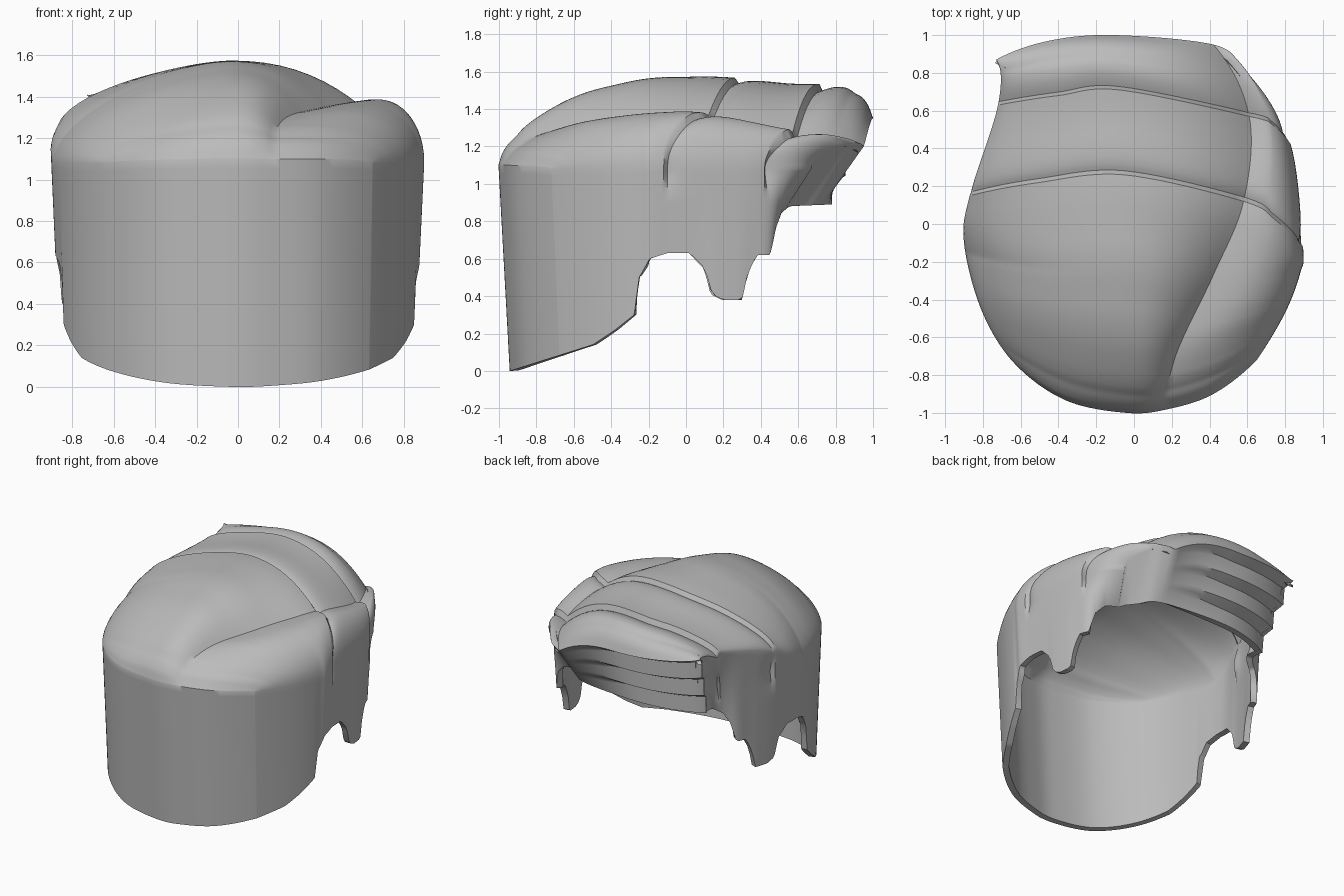
import bpy, bmesh, math
from mathutils import Vector

cube = bpy.data.objects.get("Cube")
if cube:
    bpy.data.objects.remove(cube, do_unlink=True)


def table(points, v):
    """Piecewise linear lookup."""
    if v <= points[0][0]:
        return points[0][1]
    for (a, p), (b, q) in zip(points, points[1:]):
        if v <= b:
            return p + (q - p) * (v - a) / (b - a)
    return points[-1][1]


def soft_table(points, v):
    """Lookup with rounded corners, exact at both ends."""
    reach = max(min(.1, v - points[0][0], points[-1][0] - v), 0)
    return sum(table(points, v + reach * k / 4) for k in range(-4, 5)) / 9


def smooth(a, b, v):
    t = min(max((v - a) / (b - a), 0), 1)
    return t * t * (3 - 2 * t)


def spline(pts, i, t):
    """Catmull-Rom point on segment i, with rounded ends."""
    b, c = pts[i], pts[i + 1]
    a = pts[i - 1] if i else b * 3 - c * 3 + pts[2]
    d = pts[i + 2] if i + 2 < len(pts) else c * 3 - b * 3 + pts[i - 1]
    return (b * 2 + (c - a) * t + (a * 2 - b * 5 + c * 4 - d) * t * t
            + (b * 3 - a - c * 3 + d) * t ** 3) / 2


# Plan curves across the head: left edge, mid left, ridge, parting, mid right, right edge
KEYS = [[Vector(p) for p in row] for row in (
    [(-.65, -.72), (-.37, -.93), (-.04, -1), (.18, -.98), (.42, -.9), (.65, -.72)],
    [(-.81, -.45), (-.4, -.62), (-.03, -.68), (.22, -.7), (.52, -.62), (.8, -.47)],
    [(-.9, -.1), (-.5, -.16), (-.05, -.15), (.42, -.27), (.66, -.3), (.88, -.26)],
    [(-.87, .15), (-.5, .22), (-.05, .26), (.58, .12), (.75, .02), (.895, -.12)],
    [(-.72, .63), (-.4, .68), (-.08, .71), (.61, .57), (.74, .52), (.83, .42)],
    [(-.73, .87), (-.45, .97), (-.1, 1), (.42, .95), (.56, .84), (.65, .67)])]
RIDGE = [(-1, 1.1), (-.97, 1.2), (-.9, 1.28), (-.75, 1.39), (-.55, 1.49), (-.2, 1.57),
         (.2, 1.575), (.6, 1.53), (.8, 1.54), (.9, 1.52), (.96, 1.46), (1, 1.35)]
PARTING = [(-.98, 1.1), (-.9, 1.22), (-.65, 1.31), (-.2, 1.36), (.1, 1.375),
           (.57, 1.27), (.85, 1.24), (.95, 1.2)]
LEFT_EDGE = [(-.15, 1.08), (.15, 1.25), (.63, 1.37), (.87, 1.41)]
RIM = [(-1, 0), (-.8, .06), (-.53, .14), (-.4, .22), (-.29, .3), (-.26, .5), (-.2, .6),
       (-.1, .63), (.02, .63), (.1, .55), (.14, .41), (.2, .38), (.3, .38), (.33, .52),
       (.38, .62), (.46, .62), (.52, .77), (.6, .84), (.75, .88), (1, .89)]
COLS = 10      # columns per plan segment
ROWS = 24      # rows per plan segment
LEVELS = 24    # wall levels


def plan(seg, t, j):
    k, s = divmod(j, COLS)
    if k == 5:
        k, s = 4, COLS
    s /= COLS
    if k == 0:
        s = 1 - math.cos(s * math.pi / 2)     # finer near the shoulders
    elif k == 4:
        s = math.sin(s * math.pi / 2)
    return spline([spline([row[n] for row in KEYS], seg, t) for n in range(6)], k, s)


def top_row(seg, t, lift):
    """One curve from the left edge over the crown to the right edge."""
    pts = [plan(seg, t, j) for j in range(5 * COLS + 1)]
    left, ridge, part, right = pts[0], pts[2 * COLS], pts[3 * COLS], pts[-1]
    crown, valley = soft_table(RIDGE, ridge.y), soft_table(PARTING, part.y)
    edge = table(LEFT_EDGE, left.y)
    bump = .025 * smooth(-.9, -.4, part.y)
    out = []
    for j, p in enumerate(pts):
        if j <= 2 * COLS:
            s = min(max((ridge.x - p.x) / (ridge.x - left.x), 0), 1)
            z = edge + (crown - edge) * (1 - s ** 1.5) ** .57
        elif j <= 3 * COLS:
            s = (p.x - ridge.x) / (part.x - ridge.x)
            z = valley + (crown - valley) * (1 - s ** 2.5)
        else:
            s = min(max((p.x - part.x) / (right.x - part.x), 0), 1)
            z = 1.08 + (valley - 1.08) * (1 - s ** 3) ** .45 + bump * math.sin(s * math.pi)
        out.append((Vector((p.x, p.y, z)), lift))
    return out


def wall_point(p, f):
    """Point on the wall under edge point p, from f = 0 (edge) to f = 1 (rim)."""
    z = p.z + (table(RIM, p.y) - p.z) * f
    back = smooth(.4, .85, p.y)
    # Tucked-under fringe, stepped into stacked locks towards the left
    q = f * 3
    stair = (math.floor(q) + min((q % 1) / .25, 1)) / 3
    amount = smooth(.45, -.2, p.x) * smooth(.72, .92, p.y)
    tuck = f + (stair - f) * amount
    x = p.x * (1 - .025 * f * (1 - back) - .14 * tuck * back)
    y = p.y * (1 - .06 * f * smooth(.1, -.5, p.y)) - .22 * tuck * back
    return Vector((x, y, z))


def raised(p, lift):
    """Push a surface point out by the overlap of its hair layer."""
    up = smooth(1.05, 1.3, p.z)
    side = Vector((p.x, p.y, 0)).normalized() * (1 - up)
    return p + (side + Vector((0, 0, up))) * lift * smooth(.9, 1.1, p.z)


# Rows: swept cap (three segments), middle strip, fringe
rows = []
for seg in range(5):
    for i in range(ROWS + (seg >= 2)):
        t = u = i / ROWS
        lift = 0
        if seg == 0:
            t = u ** 1.6
        elif seg == 3:
            t = .05 + .95 * u
            lift = -.03 * (1 - u) ** 8
        elif seg == 4:
            t = .05 + .95 * u
            lift = -.04 * (1 - u) ** 4
        rows.append(top_row(seg, t, lift))

bm = bmesh.new()
grid = [[bm.verts.new(raised(p, l)) for p, l in row] for row in rows]
for a, b in zip(grid, grid[1:]):
    for j in range(len(a) - 1):
        bm.faces.new((a[j], a[j + 1], b[j + 1], b[j]))

# Walls hang from the whole edge of the top
R, C = len(rows) - 1, len(rows[0]) - 1
loop = ([(0, j) for j in range(C)] + [(i, C) for i in range(R)]
        + [(R, j) for j in range(C, 0, -1)] + [(i, 0) for i in range(R, 0, -1)])
prev = [grid[i][j] for i, j in loop]
for k in range(1, LEVELS + 1):
    ring = []
    for i, j in loop:
        p, lift = rows[i][j]
        ring.append(bm.verts.new(raised(wall_point(p, k / LEVELS), lift)))
    for n in range(len(ring)):
        m = (n + 1) % len(ring)
        bm.faces.new((prev[n], ring[n], ring[m], prev[m]))
    prev = ring

bmesh.ops.recalc_face_normals(bm, faces=bm.faces)
if sum(f.normal.z * f.calc_area() for f in bm.faces) < 0:
    bmesh.ops.reverse_faces(bm, faces=bm.faces)
mesh = bpy.data.meshes.new("hair_shell")
bm.to_mesh(mesh)
bm.free()
hair = bpy.data.objects.new("hair_shell", mesh)
bpy.context.collection.objects.link(hair)

grey = bpy.data.materials.new("plain_grey")
grey.use_nodes = True
grey.diffuse_color = (.5, .5, .5, 1)
grey.node_tree.nodes["Principled BSDF"].inputs["Base Color"].default_value = (.5, .5, .5, 1)
mesh.materials.append(grey)

# Shell thickness, applied so that the rim gets sharp edges
solid = hair.modifiers.new("thickness", 'SOLIDIFY')
solid.thickness = .045
solid.offset = -1
bpy.context.view_layer.objects.active = hair
hair.select_set(True)
bpy.ops.object.modifier_apply(modifier=solid.name)
bpy.ops.object.shade_smooth_by_angle(angle=math.radians(35))
